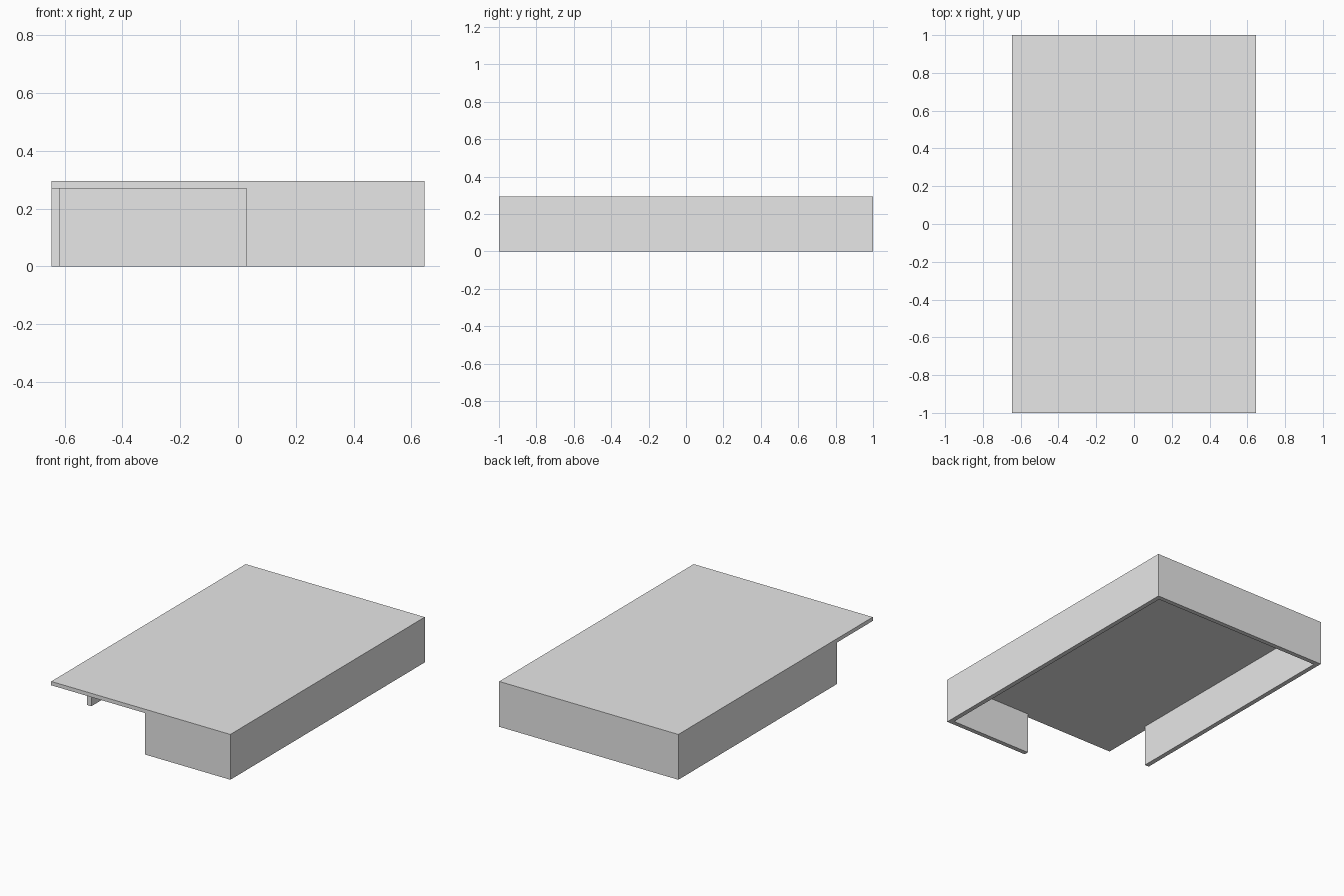
import bpy
from mathutils import Vector

cube = bpy.data.objects.get("Cube")
if cube:
    bpy.data.objects.remove(cube, do_unlink=True)

# Outer size and thicknesses
HALF_X, HALF_Y, HEIGHT = 0.645, 1.0, 0.295
WALL, CEILING = 0.03, 0.27
OPENING_X, OPENING_Y = 0.03, -0.63


def make_box(name, low, high):
    low, high = Vector(low), Vector(high)
    bpy.ops.mesh.primitive_cube_add(size=1, location=(low + high) / 2)
    box = bpy.context.object
    box.name = name
    box.scale = high - low
    bpy.ops.object.transform_apply(location=True, rotation=False, scale=True)
    return box


def cut(target, cutter):
    mod = target.modifiers.new("cut", "BOOLEAN")
    mod.operation = "DIFFERENCE"
    mod.solver = "EXACT"
    mod.object = cutter
    bpy.context.view_layer.objects.active = target
    bpy.ops.object.modifier_apply(modifier=mod.name)
    bpy.data.objects.remove(cutter, do_unlink=True)


# Flat-roofed shell
shell = make_box("roof_and_walls", (-HALF_X, -HALF_Y, 0), (HALF_X, HALF_Y, HEIGHT))

# Hollow interior, open underneath
cut(shell, make_box("interior_cutter",
                    (WALL - HALF_X, WALL - HALF_Y, -1),
                    (HALF_X - WALL, HALF_Y - WALL, CEILING)))

# Open front corner beneath the roof overhang
cut(shell, make_box("corner_cutter",
                    (-2, -2, -1), (OPENING_X, OPENING_Y, CEILING)))

# Plain grey finish
grey = bpy.data.materials.new("light_grey")
grey.use_nodes = True
colour = (0.8, 0.8, 0.8, 1)
grey.diffuse_color = colour
for node in grey.node_tree.nodes:
    if node.type == "BSDF_PRINCIPLED":
        node.inputs["Base Color"].default_value = colour
shell.data.materials.clear()
shell.data.materials.append(grey)
